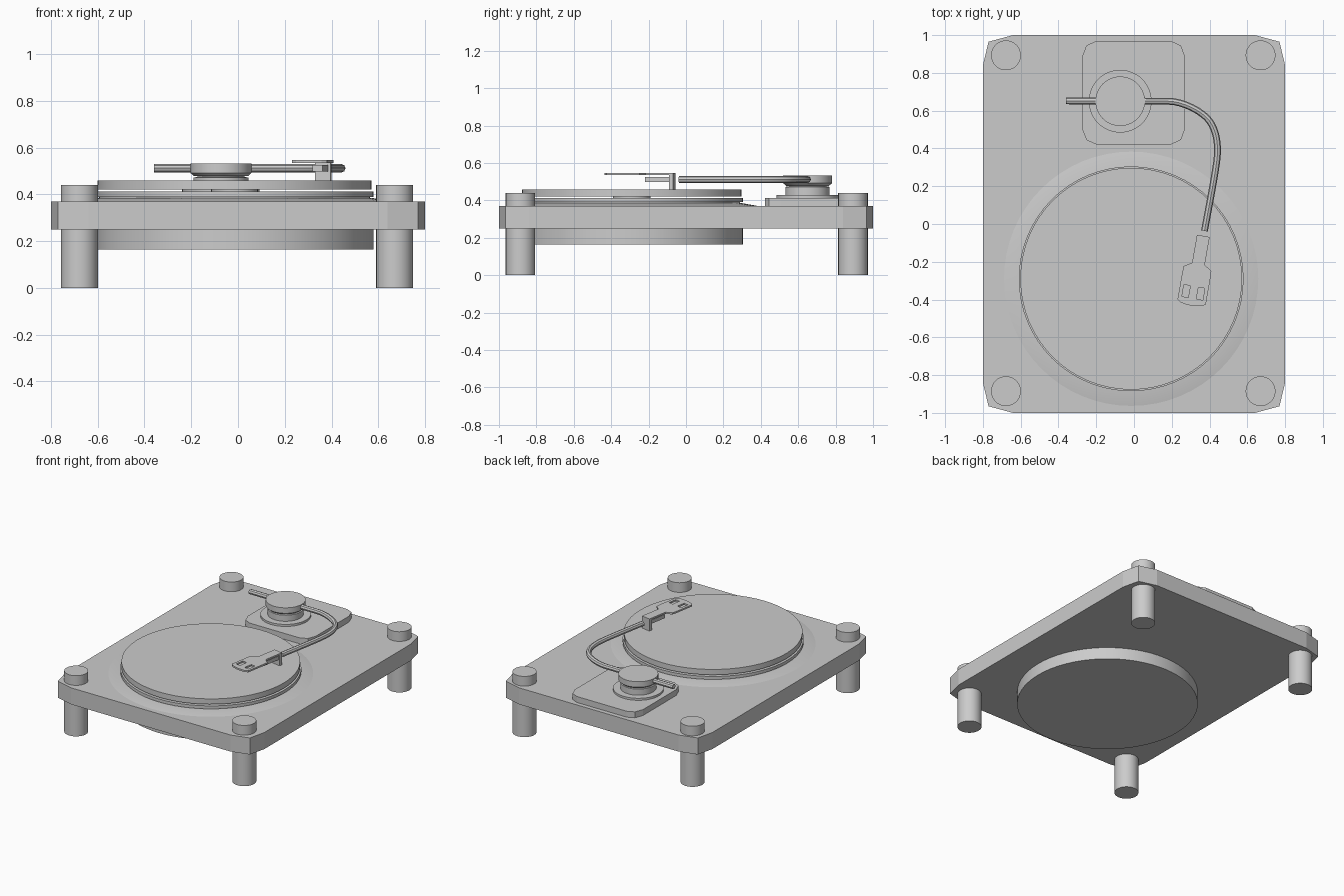
import bpy, bmesh, math
from mathutils import Matrix, Vector

if "Cube" in bpy.data.objects:
    bpy.data.objects.remove(bpy.data.objects["Cube"])

grey = bpy.data.materials.new("plain grey")
grey.diffuse_color = (0.6, 0.6, 0.6, 1)
grey.use_nodes = True
grey.node_tree.nodes["Principled BSDF"].inputs["Base Color"].default_value = grey.diffuse_color


def finish(name, bm, smooth=False):
    bmesh.ops.recalc_face_normals(bm, faces=bm.faces)
    me = bpy.data.meshes.new(name)
    bm.to_mesh(me)
    bm.free()
    me.materials.append(grey)
    ob = bpy.data.objects.new(name, me)
    bpy.context.collection.objects.link(ob)
    if smooth:
        bpy.context.view_layer.objects.active = ob
        bpy.ops.object.select_all(action='DESELECT')
        ob.select_set(True)
        bpy.ops.object.shade_smooth_by_angle(angle=math.radians(30))
    return ob


def lathe(name, centre, profile, n=64):
    """Closed turned solid from (radius, height) pairs, bottom to top."""
    bm = bmesh.new()
    rings = [[bm.verts.new((centre[0] + r * math.cos(2 * math.pi * i / n),
                            centre[1] + r * math.sin(2 * math.pi * i / n), z))
              for i in range(n)] for r, z in profile]
    for a, b in zip(rings, rings[1:]):
        for i in range(n):
            j = (i + 1) % n
            bm.faces.new((a[i], a[j], b[j], b[i]))
    bm.faces.new(rings[0])
    bm.faces.new(rings[-1])
    return finish(name, bm, True)


def slab(name, outline, z0, z1):
    bm = bmesh.new()
    lo = [bm.verts.new((x, y, z0)) for x, y in outline]
    hi = [bm.verts.new((x, y, z1)) for x, y in outline]
    bm.faces.new(lo)
    bm.faces.new(hi)
    for i in range(len(lo)):
        j = (i + 1) % len(lo)
        bm.faces.new((lo[i], lo[j], hi[j], hi[i]))
    return finish(name, bm)


def four_corners(corner, cx=0, cy=0):
    """Mirror the points of one corner around all four corners."""
    back = corner[::-1]
    return ([(cx + x, cy + y) for x, y in corner] +
            [(cx + x, cy - y) for x, y in back] +
            [(cx - x, cy - y) for x, y in corner] +
            [(cx - x, cy + y) for x, y in back])


# Plinth and corner feet
slab("plinth", four_corners([(0.64, 1), (0.77, 0.965), (0.8, 0.84)]), 0.25, 0.37)
for x in (-0.678, 0.67):
    for y in (-0.885, 0.893):
        lathe("foot", (x, y), [(0.079, 0), (0.079, 0.44)], 32)

# Platter stack
hub = (-0.015, -0.29)
lathe("motor_drum", hub, [(0.594, 0.165), (0.594, 0.26)])
lathe("platter_skirt", hub, [(0.673, 0.365), (0.673, 0.37), (0.59, 0.385)])
lathe("lower_platter", hub, [(0.58, 0.38), (0.58, 0.39), (0.595, 0.39), (0.595, 0.412)])
lathe("spindle", hub, [(0.1, 0.40), (0.1, 0.43)], 32)
lathe("upper_platter", hub, [(0.587, 0.42), (0.587, 0.459)])

# Tonearm base and pivot
slab("arm_base", four_corners([(0.2, 0.273), (0.25, 0.25), (0.273, 0.19)], -0.002, 0.695),
     0.36, 0.413)
pivot = (-0.073, 0.65)
lathe("pivot_collar", pivot, [(0.166, 0.40), (0.166, 0.428)], 48)
lathe("pivot_post", pivot, [(0.118, 0.42), (0.118, 0.472), (0.1, 0.475), (0.1, 0.495)], 48)
lathe("pivot_cap", pivot, [(0.115, 0.478), (0.131, 0.492), (0.131, 0.532)], 48)

# Bent tonearm tube
cd = bpy.data.curves.new("tonearm_path", 'CURVE')
cd.dimensions = '3D'
cd.bevel_depth = 0.018
cd.bevel_resolution = 2
cd.use_fill_caps = True
cd.resolution_u = 8
sp = cd.splines.new('BEZIER')
path = [((-0.36, 0.652), (0.1, 0)), ((0.18, 0.65), (0.08, 0)),
        ((0.40, 0.545), (0.035, -0.05)), ((0.441, 0.36), (-0.005, -0.07)),
        ((0.373, -0.037), (-0.018, -0.1))]
sp.bezier_points.add(len(path) - 1)
for p, (co, h) in zip(sp.bezier_points, path):
    p.handle_left_type = p.handle_right_type = 'FREE'
    p.co = (*co, 0.512)
    p.handle_left = (co[0] - h[0], co[1] - h[1], 0.512)
    p.handle_right = (co[0] + h[0], co[1] + h[1], 0.512)
tmp = bpy.data.objects.new("tonearm_path", cd)
bpy.context.collection.objects.link(tmp)
dg = bpy.context.evaluated_depsgraph_get()
me = bpy.data.meshes.new_from_object(tmp.evaluated_get(dg))
bpy.data.objects.remove(tmp)
bm = bmesh.new()
bm.from_mesh(me)
bmesh.ops.remove_doubles(bm, verts=bm.verts, dist=1e-5)
finish("tonearm", bm, True)

# Headshell, laid out along the arm direction: u forward, v sideways
fwd = Vector((-0.174, -0.985))
side = Vector((0.985, -0.174))
start = Vector((0.367, -0.063))


def at(u, v):
    return tuple(start + fwd * u + side * v)


def box(name, u0, u1, v0, v1, z0, z1):
    return slab(name, [at(u0, v0), at(u1, v0), at(u1, v1), at(u0, v1)], z0, z1)


half = [(0, 0.034), (0.15, 0.034), (0.175, 0.074), (0.21, 0.076),
        (0.355, 0.076), (0.368, 0.055), (0.374, 0.02)]
shell = slab("headshell", [at(u, v) for u, v in half] +
             [at(u, -v) for u, v in half[::-1]], 0.535, 0.547)
for s in (-1, 1):
    a, b = sorted((s * 0.022, s * 0.056))
    cut = box("headshell_slot_cutter", 0.272, 0.335, a, b, 0.5, 0.6)
    cut.hide_render = True
    cut.hide_set(True)
    mod = shell.modifiers.new("slot", 'BOOLEAN')
    mod.object = cut
    mod.operation = 'DIFFERENCE'
    mod.solver = 'EXACT'

# Bracket and cartridge under the headshell
box("headshell_bracket", 0, 0.022, -0.034, 0.034, 0.459, 0.536)
box("cartridge", 0.02, 0.155, -0.022, 0.022, 0.498, 0.525)
